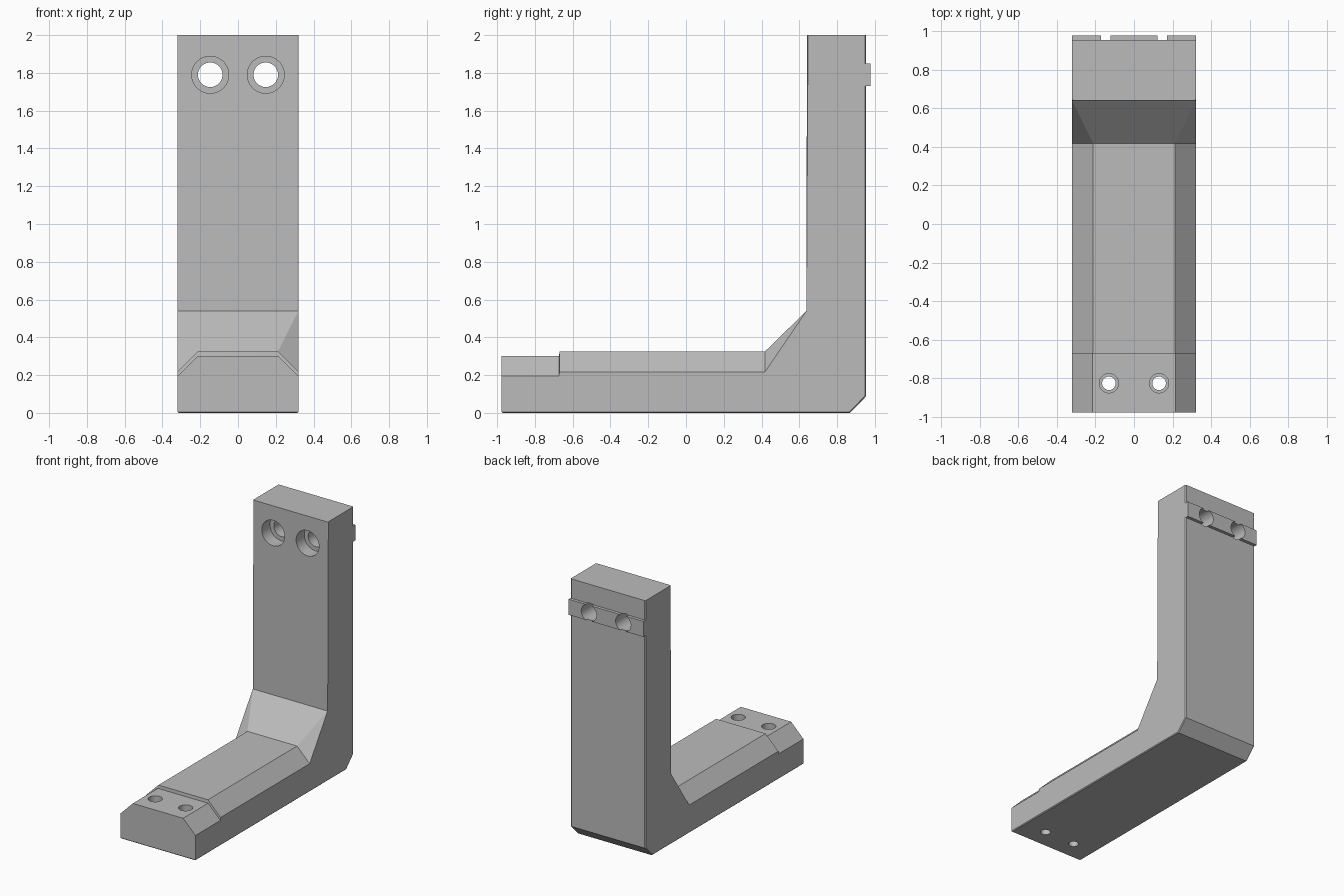
import bpy, bmesh, math
from mathutils import Matrix, Vector

if "Cube" in bpy.data.objects:
    bpy.data.objects.remove(bpy.data.objects["Cube"], do_unlink=True)

grey = bpy.data.materials.new("machined grey")
grey.use_nodes = True
grey.diffuse_color = (0.5, 0.5, 0.5, 1)
grey.node_tree.nodes["Principled BSDF"].inputs["Base Color"].default_value = (0.5, 0.5, 0.5, 1)

W = 0.32          # half width of the bracket
FRONT, BACK, TOP = -0.977, 0.953, 2.0
HOLE_Z, HOLE_Y = 1.79, -0.825


def make_object(name, bm):
    bmesh.ops.recalc_face_normals(bm, faces=bm.faces)
    mesh = bpy.data.meshes.new(name)
    bm.to_mesh(mesh)
    bm.free()
    mesh.materials.append(grey)
    ob = bpy.data.objects.new(name, mesh)
    bpy.context.collection.objects.link(ob)
    return ob


def cylinder(name, radius, start, end):
    """Cylinder between two points, used as a drill."""
    start, end = Vector(start), Vector(end)
    axis = end - start
    turn = axis.to_track_quat('Z', 'Y').to_matrix().to_4x4()
    bm = bmesh.new()
    bmesh.ops.create_cone(bm, cap_ends=True, segments=48, radius1=radius, radius2=radius,
                          depth=axis.length,
                          matrix=Matrix.Translation((start + end) / 2) @ turn)
    ob = make_object(name, bm)
    ob.hide_render = True
    return ob


def drill(target, cutters):
    bpy.context.view_layer.objects.active = target
    for c in cutters:
        mod = target.modifiers.new("drill", 'BOOLEAN')
        mod.operation, mod.solver, mod.object = 'DIFFERENCE', 'EXACT', c
        bpy.ops.object.modifier_apply(modifier=mod.name)


# Bracket body: cross-sections (y, bottom, side height, top height, top half width)
sections = [
    (FRONT, 0, 0.195, 0.30, 0.215),
    (-0.672, 0, 0.195, 0.30, 0.215),
    (-0.67, 0, 0.217, 0.325, 0.212),
    (0.418, 0, 0.217, 0.325, 0.212),
    (0.638, 0, 0.54, 0.54, W),
    (0.64, 0, TOP, TOP, W),
    (0.868, 0, TOP, TOP, W),
    (BACK, 0.087, TOP, TOP, W),
]
bm = bmesh.new()
rings = []
for y, low, side, top, tw in sections:
    half = [(W, low), (W, side), (tw, top)]
    outline = half + [(-x, z) for x, z in reversed(half)]
    rings.append([bm.verts.new((x, y, z)) for x, z in outline])
for a, b in zip(rings, rings[1:]):
    for i in range(6):
        j = (i + 1) % 6
        bm.faces.new((a[i], a[j], b[j], b[i]))
bm.faces.new(rings[0])
bm.faces.new(rings[-1])
bmesh.ops.remove_doubles(bm, verts=bm.verts, dist=0.0005)
bmesh.ops.recalc_face_normals(bm, faces=bm.faces)
bmesh.ops.dissolve_limit(bm, angle_limit=math.radians(0.3), verts=bm.verts, edges=bm.edges)

# Fine broken edges on the column corners and around the base
sharp = []
for e in bm.edges:
    if len(e.link_faces) == 2 and e.calc_face_angle() > math.radians(60):
        zs = [v.co.z for v in e.verts]
        if max(zs) < 0.1 or abs(zs[0] - zs[1]) > 1:
            sharp.append(e)
bmesh.ops.bevel(bm, geom=sharp, offset=0.006, segments=1, affect='EDGES', clamp_overlap=True)
body = make_object("bracket_body", bm)

# Locating rail across the back
bm = bmesh.new()
bmesh.ops.create_cube(bm, size=1, matrix=Matrix.Translation((0, 0.9625, HOLE_Z))
                      @ Matrix.Diagonal((2 * W, 0.029, 0.12, 1)))
rail = make_object("locating_rail", bm)

# Counterbored screw holes in the column and in the foot
column_bores, other_bores = [], []
for s in (-1, 1):
    x = 0.147 * s
    column_bores.append(cylinder("column_bore", 0.065, (x, 0.5, HOLE_Z), (x, 1.1, HOLE_Z)))
    other_bores.append(cylinder("column_counterbore", 0.098, (x, 0.55, HOLE_Z), (x, 0.74, HOLE_Z)))
    x = 0.13 * s
    other_bores.append(cylinder("foot_bore", 0.035, (x, HOLE_Y, -0.1), (x, HOLE_Y, 0.5)))
    other_bores.append(cylinder("foot_counterbore", 0.05, (x, HOLE_Y, 0.2), (x, HOLE_Y, 0.5)))
drill(body, column_bores + other_bores)
drill(rail, column_bores)
for c in column_bores + other_bores:
    bpy.data.objects.remove(c, do_unlink=True)

# Smooth hole walls, crisp edges elsewhere
for ob in (body, rail):
    bpy.ops.object.select_all(action='DESELECT')
    ob.select_set(True)
    bpy.context.view_layer.objects.active = ob
    bpy.ops.object.shade_smooth_by_angle(angle=math.radians(20))
